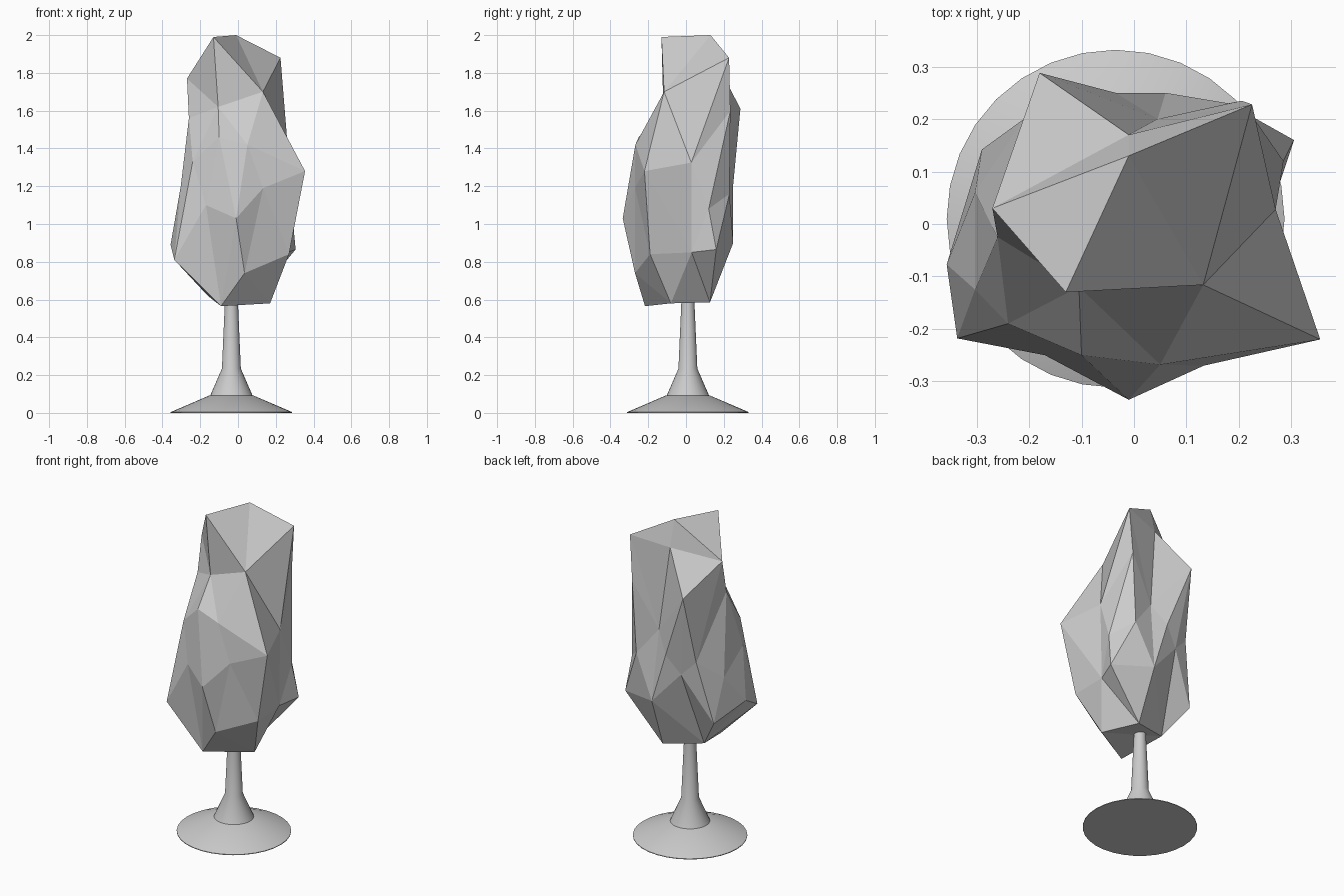
import bpy, bmesh, math
from mathutils import Vector

if "Cube" in bpy.data.objects:
    bpy.data.objects.remove(bpy.data.objects["Cube"])

CX, CY = -0.035, 0.01


def link(name, bm):
    mesh = bpy.data.meshes.new(name)
    bm.to_mesh(mesh)
    bm.free()
    ob = bpy.data.objects.new(name, mesh)
    bpy.context.collection.objects.link(ob)
    return ob


def lathe(name, profile, n=32):
    """Closed round part from (radius, height) pairs."""
    bm = bmesh.new()
    rings = [[bm.verts.new((CX + r * math.cos(2 * math.pi * i / n),
                            CY + r * math.sin(2 * math.pi * i / n), z))
              for i in range(n)] for r, z in profile]
    for a, b in zip(rings, rings[1:]):
        for i in range(n):
            j = (i + 1) % n
            bm.faces.new((a[i], a[j], b[j], b[i]))
    bm.faces.new(rings[0][::-1])
    bm.faces.new(rings[-1])
    ob = link(name, bm)
    bpy.ops.object.select_all(action='DESELECT')
    ob.select_set(True)
    bpy.context.view_layer.objects.active = ob
    bpy.ops.object.shade_smooth_by_angle(angle=math.radians(25))
    return ob


# Round foot and tapering trunk
lathe("base", [(0.322, 0), (0.322, 0.004), (0.117, 0.092)])
lathe("trunk", [(0.115, 0.085), (0.05, 0.235), (0.034, 0.6), (0.032, 0.66)])

# Faceted crown: corner points grouped in height bands
bands = [
    # tip
    [(-.13, -.13, 1.99), (-.01, .13, 2.0), (.225, .228, 1.88),
     (-.01, .17, 1.84), (-.27, .03, 1.77), (.132, -.116, 1.70)],
    # upper
    [(-.105, -.12, 1.62), (-.18, .288, 1.61), (.205, .235, 1.60),
     (-.26, -.025, 1.56), (-.10, -.25, 1.46), (.05, -.268, 1.42)],
    # middle
    [(.045, .20, 1.33), (.27, .028, 1.325), (-.24, -.19, 1.33),
     (.355, -.22, 1.28), (-.035, .25, 1.21), (-.21, .20, 1.19),
     (.133, -.27, 1.19), (-.303, -.125, 1.20), (.18, .23, 1.16)],
    # lower
    [(-.17, -.25, 1.10), (-.12, .22, 1.10), (.285, .12, 1.08),
     (-.303, .06, 1.07), (-.01, -.335, 1.03), (-.357, -.077, .89),
     (.06, .25, .90), (.305, .16, .865), (.27, -.19, .84), (.262, .03, .85)],
    # underside
    [(-.337, -.218, .81), (-.29, .142, .81), (.035, -.27, .74),
     (-.16, .05, .62), (.07, .127, .585), (.17, -.08, .58),
     (-.09, -.217, .565)],
]
points = [Vector(p) for band in bands for p in band]

# Skin the points over a unit sphere, then move them to their real places
bm = bmesh.new()
verts = [bm.verts.new(Vector((p.x / 0.32, p.y / 0.30, (p.z - 1.22) / 0.72)).normalized())
         for p in points]
bmesh.ops.convex_hull(bm, input=verts)
bmesh.ops.recalc_face_normals(bm, faces=bm.faces)
for v, p in zip(verts, points):
    v.co = p
link("crown", bm)
